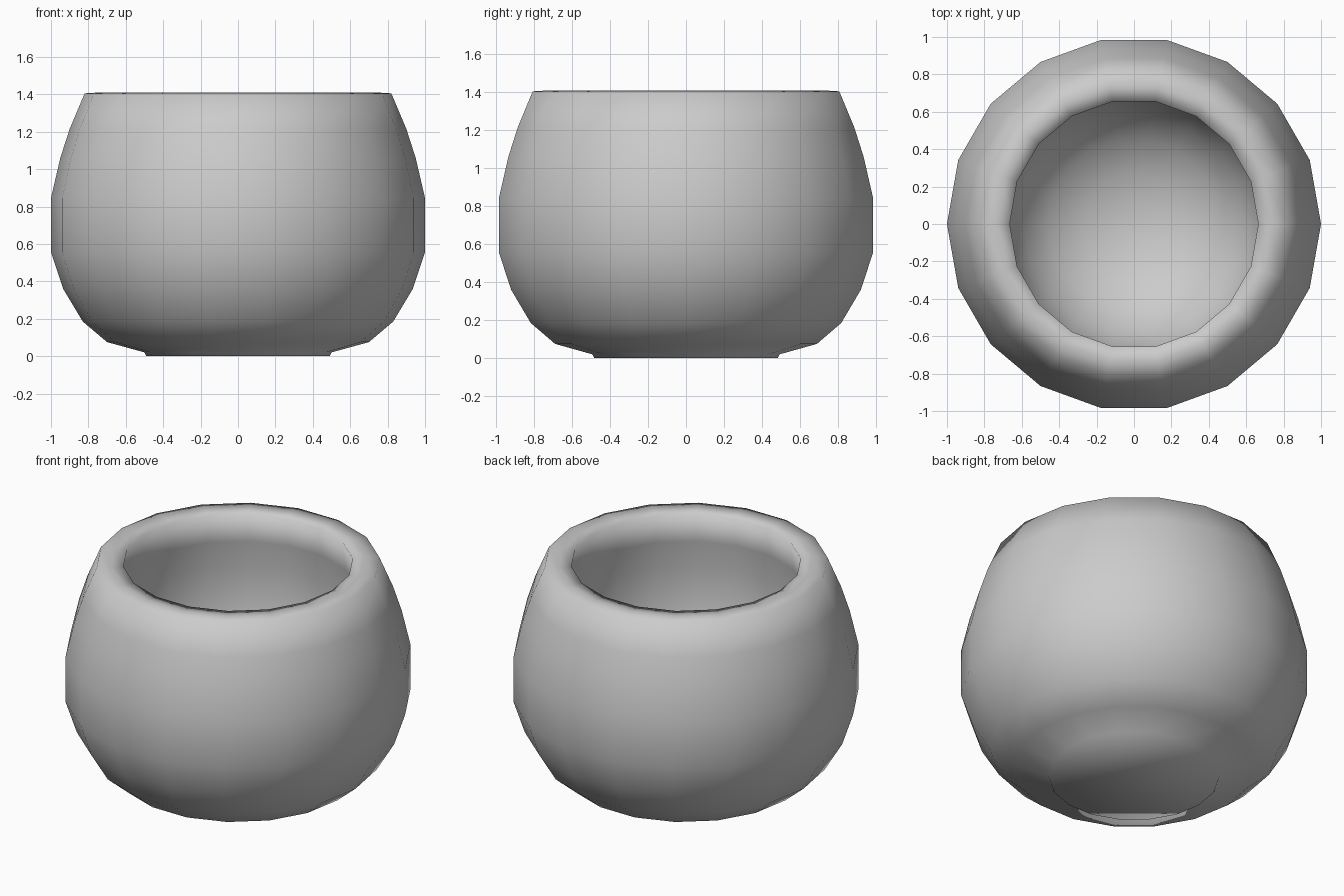
import bpy, bmesh
from math import cos, sin, tau

if "Cube" in bpy.data.objects:
    bpy.data.objects.remove(bpy.data.objects["Cube"])

SIDES = 18

# Half cross-section (radius, height): foot, outer wall, rim, inner wall
PROFILE = [
    (0.49, 0.0), (0.50, 0.02), (0.70, 0.075), (0.83, 0.185), (0.935, 0.36),
    (1.0, 0.555), (1.0, 0.845), (0.95, 1.06), (0.90, 1.215), (0.82, 1.405),
    (0.74, 1.41), (0.665, 1.405),
    (0.69, 1.22), (0.71, 1.05), (0.71, 0.85), (0.67, 0.65), (0.59, 0.48),
    (0.46, 0.34), (0.28, 0.25), (0.10, 0.21),
]


def lathe(name, profile, sides):
    """Revolve a profile round z and cap both ends."""
    bm = bmesh.new()
    rings = [[bm.verts.new((r * cos(tau * i / sides), r * sin(tau * i / sides), z))
              for i in range(sides)] for r, z in profile]
    for lower, upper in zip(rings, rings[1:]):
        for i in range(sides):
            j = (i + 1) % sides
            bm.faces.new((lower[i], lower[j], upper[j], upper[i]))
    bm.faces.new(rings[0][::-1])
    bm.faces.new(rings[-1])
    for face in bm.faces:
        face.smooth = True
    mesh = bpy.data.meshes.new(name)
    bm.to_mesh(mesh)
    bm.free()
    obj = bpy.data.objects.new(name, mesh)
    bpy.context.collection.objects.link(obj)
    return obj


# Thick-walled round bowl
lathe("bowl", PROFILE, SIDES)
